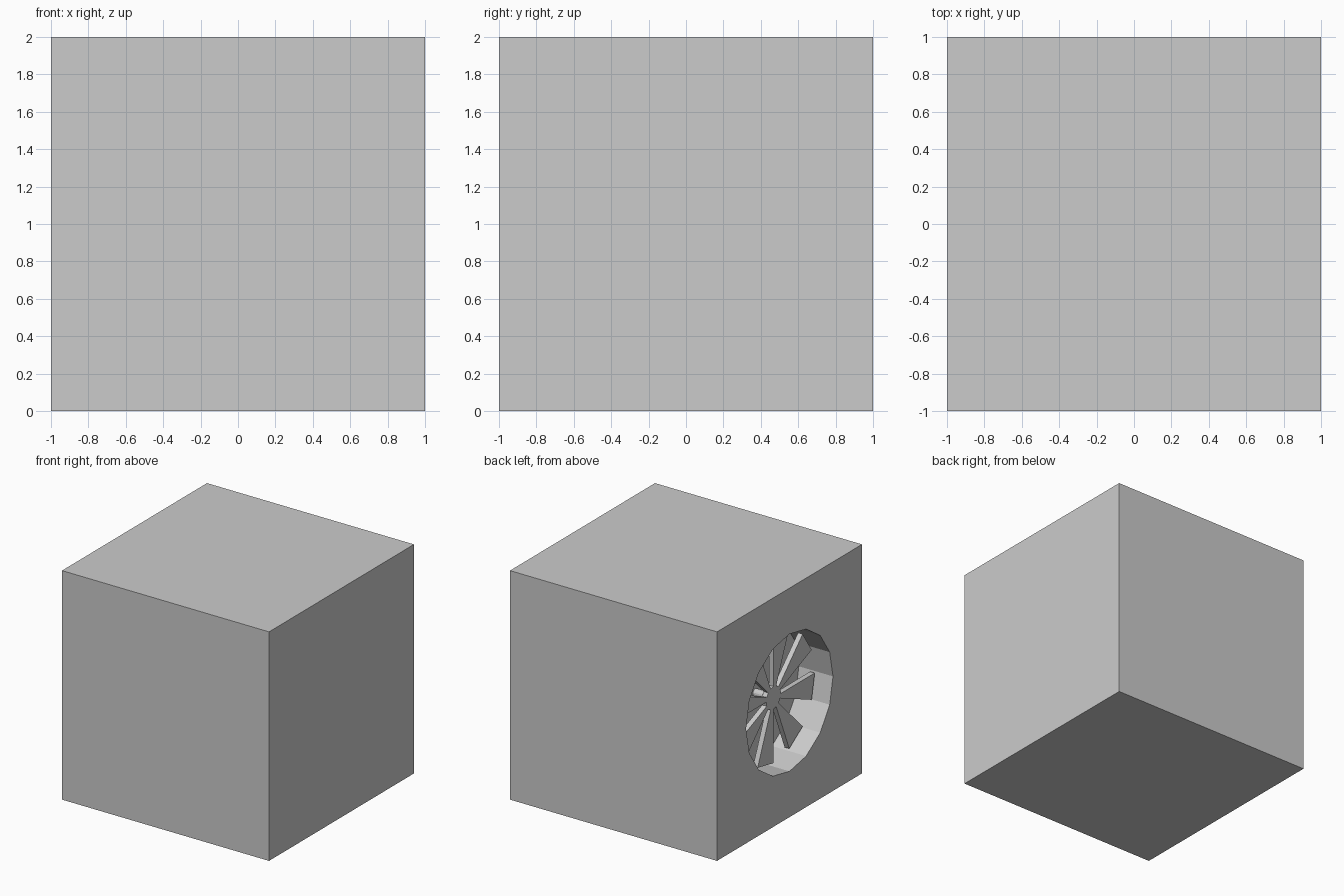
import bpy, bmesh
from math import pi, cos, sin

if "Cube" in bpy.data.objects:
    bpy.data.objects.remove(bpy.data.objects["Cube"])

AXIS_Z = 1.0  # height of the fan axis


def prism(name, pts, x0, x1):
    """Extrude a (y, z) outline, relative to the fan axis, along x."""
    bm = bmesh.new()
    face = bm.faces.new([bm.verts.new((x0, y, AXIS_Z + z)) for y, z in pts])
    ext = bmesh.ops.extrude_face_region(bm, geom=[face])["geom"]
    verts = [v for v in ext if isinstance(v, bmesh.types.BMVert)]
    bmesh.ops.translate(bm, verts=verts, vec=(x1 - x0, 0, 0))
    bmesh.ops.recalc_face_normals(bm, faces=bm.faces)
    mesh = bpy.data.meshes.new(name)
    bm.to_mesh(mesh)
    bm.free()
    obj = bpy.data.objects.new(name, mesh)
    bpy.context.collection.objects.link(obj)
    return obj


def ring(r, n=16):
    return [(r * cos(2 * pi * i / n), r * sin(2 * pi * i / n)) for i in range(n)]


# Cube housing with a round recess in its left side
housing = prism("housing", [(-1, -1), (1, -1), (1, 1), (-1, 1)], -1, 1)
cutter = prism("recess_cutter", ring(0.6), -1.2, -0.67)
cutter.hide_render = True
mod = housing.modifiers.new("recess", "BOOLEAN")
mod.operation = "DIFFERENCE"
mod.solver = "EXACT"
mod.object = cutter
bpy.context.view_layer.objects.active = housing
housing.select_set(True)
bpy.ops.object.modifier_apply(modifier=mod.name)
bpy.data.objects.remove(cutter)

# Fan rotor: 16-sided hub with every second side drawn out into a blade
outline = []
for k in range(8):
    a, b = k * pi / 4, k * pi / 4 + pi / 8
    # blades span 22.5 to 45 degrees of each eighth, seen from the left
    for ang, r in ((a, 0.1), (a, 0.57), (b, 0.57), (b, 0.1)):
        t = ang + pi / 8
        outline.append((-r * cos(t), r * sin(t)))
prism("fan_rotor", outline, -0.845, -0.80)

# Shaft and motor boss on the recess floor
prism("fan_shaft", ring(0.02), -0.81, -0.74)
prism("motor_boss", ring(0.035), -0.76, -0.66)
